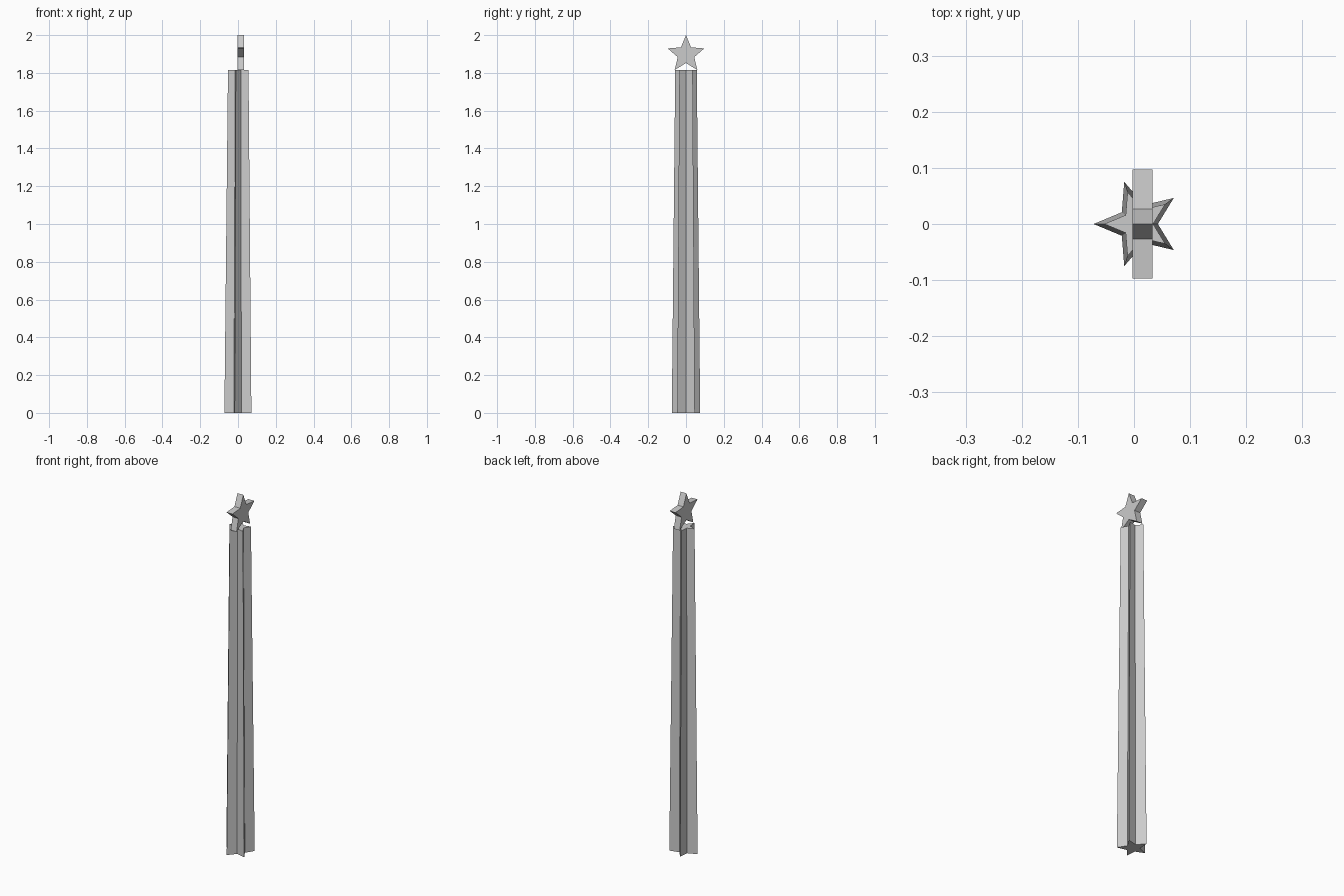
import bpy, bmesh, math

if "Cube" in bpy.data.objects:
    bpy.data.objects.remove(bpy.data.objects["Cube"])

grey = bpy.data.materials.new("light grey")
grey.diffuse_color = (0.6, 0.6, 0.6, 1)
grey.use_nodes = True
grey.node_tree.nodes["Principled BSDF"].inputs["Base Color"].default_value = grey.diffuse_color


def star(radius, start):
    """Five-pointed outline: tips and notches alternate, first tip at 'start' degrees."""
    pts = []
    for i in range(10):
        r = radius if i % 2 == 0 else radius * 0.45
        a = math.radians(start + 36 * i)
        pts.append((r * math.cos(a), r * math.sin(a)))
    return pts


def loft(name, lower, upper):
    """Capped solid between two matching outlines."""
    bm = bmesh.new()
    a = [bm.verts.new(p) for p in lower]
    b = [bm.verts.new(p) for p in upper]
    n = len(a)
    for i in range(n):
        j = (i + 1) % n
        bm.faces.new((a[i], a[j], b[j], b[i]))
    bm.faces.new(a[::-1])
    bm.faces.new(b)
    bmesh.ops.recalc_face_normals(bm, faces=bm.faces)
    mesh = bpy.data.meshes.new(name)
    bm.to_mesh(mesh)
    bm.free()
    mesh.materials.append(grey)
    obj = bpy.data.objects.new(name, mesh)
    bpy.context.collection.objects.link(obj)


# Tapered column with a star-shaped section, one tip towards -x
CX = 0.007
loft("star_column",
     [(CX + x, y, 0) for x, y in star(0.079, 180)],
     [(CX + x, y, 1.815) for x, y in star(0.06, 180)])

# Upright star plate balanced on top, facing +x and -x
plate = star(0.102, 90)
loft("top_star",
     [(-0.003, y, 1.898 + z) for y, z in plate],
     [(0.033, y, 1.898 + z) for y, z in plate])
